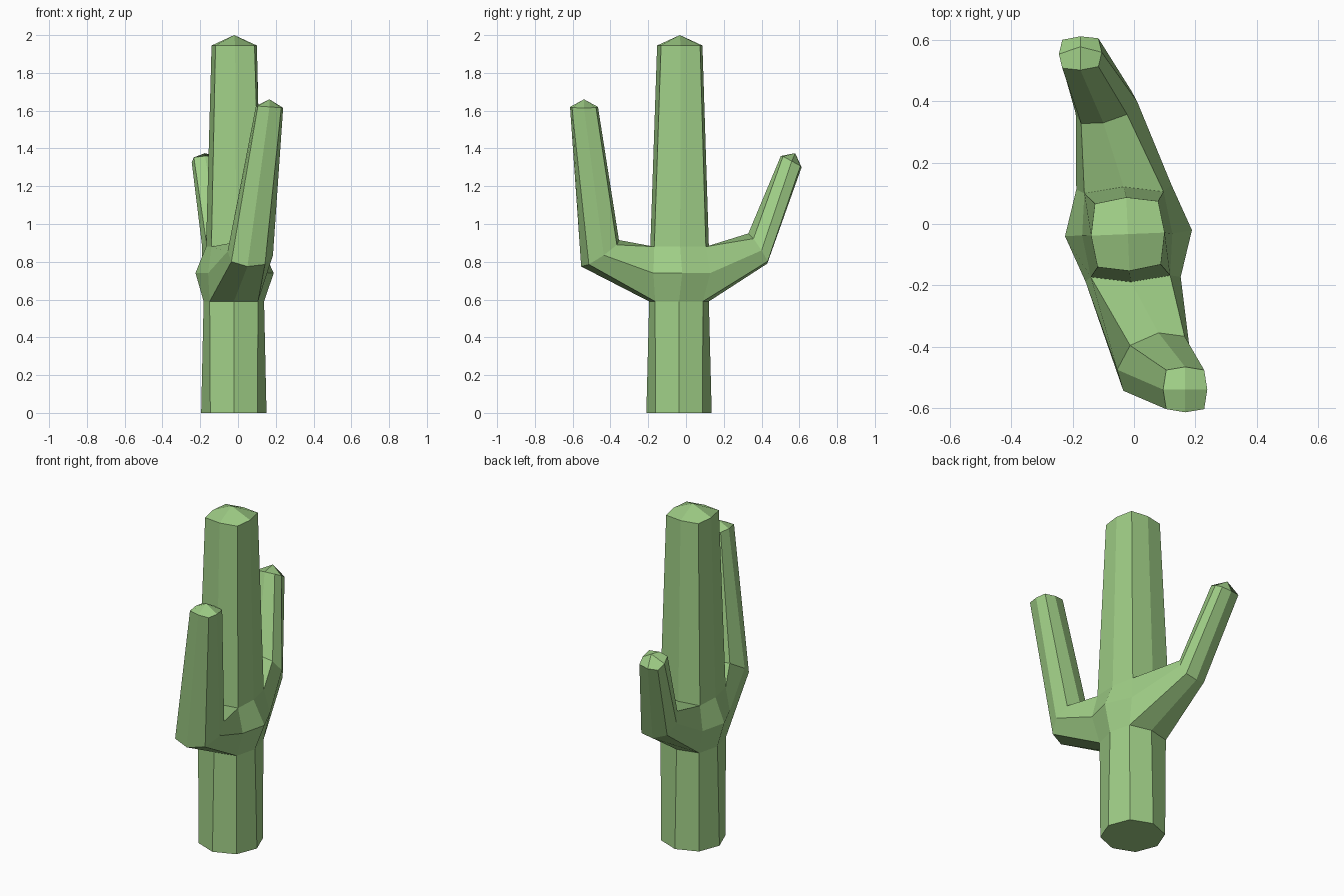
import bpy, bmesh, math
from mathutils import Vector

if "Cube" in bpy.data.objects:
    bpy.data.objects.remove(bpy.data.objects["Cube"])

bm = bmesh.new()


def ring(c, u, v, k):
    """Eight vertices around c; k sets how square the corners are."""
    c, u, v = Vector(c), Vector(u), Vector(v)
    pts = []
    for i in range(8):
        a = i * math.pi / 4
        s = 1.0 if i % 2 == 0 else k * math.sqrt(2)
        pts.append(bm.verts.new(c + (u * math.cos(a) + v * math.sin(a)) * s))
    return pts


def bridge(a, b, sides=range(8)):
    for i in sides:
        j = (i + 1) % 8
        bm.faces.new((a[i], a[j], b[j], b[i]))


def cap(r, apex):
    """Low faceted tip made of four quads."""
    p = bm.verts.new(apex)
    for i in range(0, 8, 2):
        bm.faces.new((p, r[i], r[i + 1], r[(i + 2) % 8]))


# Trunk rings
base = ring((-0.022, -0.037, 0), (0.173, 0, 0), (0, 0.173, 0), 0.72)
low = ring((-0.022, -0.037, 0.59), (0.160, 0, 0), (0, 0.158, 0), 0.80)
mid = ring((-0.018, -0.03, 0.74), (0.207, 0.01, 0), (-0.02, 0.2, 0), 0.75)
high = ring((-0.022, -0.034, 0.88), (0.147, 0.003, 0), (-0.012, 0.155, 0), 0.88)
top = ring((-0.02, -0.033, 1.945), (0.12, 0.005, 0), (-0.005, 0.12, 0), 0.86)

# Trunk skin, leaving the front and back open at the joint
bm.faces.new(base)
bridge(base, low)
for a, b in ((low, mid), (mid, high)):
    bridge(a, b, (7, 0, 3, 4))
bridge(high, top)
cap(top, (-0.02, -0.033, 2.0))


# Arms grow out of the eight-sided openings
def arm(r, m, l, elbow, tip, apex):
    """r, m, l: trunk columns at the right, middle and left of the opening."""
    joint = [mid[r], high[r], high[m], high[l], mid[l], low[l], low[m], low[r]]
    e, t = ring(*elbow), ring(*tip)
    bridge(joint, e)
    bridge(e, t)
    cap(t, apex)


arm(7, 6, 5,
    ((0.065, -0.455, 0.845), (0.12, 0.02, -0.01), (0.015, 0.1, 0.07), 0.74),
    ((0.167, -0.54, 1.62), (0.072, 0, -0.005), (0, 0.074, 0), 0.86),
    (0.167, -0.54, 1.66))
arm(1, 2, 3,
    ((-0.09, 0.38, 0.87), (0.10, 0.02, -0.01), (-0.01, -0.05, 0.08), 0.75),
    ((-0.175, 0.557, 1.33), (0.07, 0.003, 0.003), (0, -0.055, 0.03), 0.84),
    (-0.175, 0.578, 1.375))

# Tidy up
bmesh.ops.delete(bm, geom=[v for v in bm.verts if not v.link_faces], context='VERTS')
bmesh.ops.recalc_face_normals(bm, faces=bm.faces[:])

mesh = bpy.data.meshes.new("cactus")
bm.to_mesh(mesh)
bm.free()
green = bpy.data.materials.new("cactus_green")
green.diffuse_color = (0.35, 0.62, 0.24, 1)
green.use_nodes = True
green.node_tree.nodes["Principled BSDF"].inputs["Base Color"].default_value = green.diffuse_color
mesh.materials.append(green)
cactus = bpy.data.objects.new("cactus", mesh)
bpy.context.collection.objects.link(cactus)
